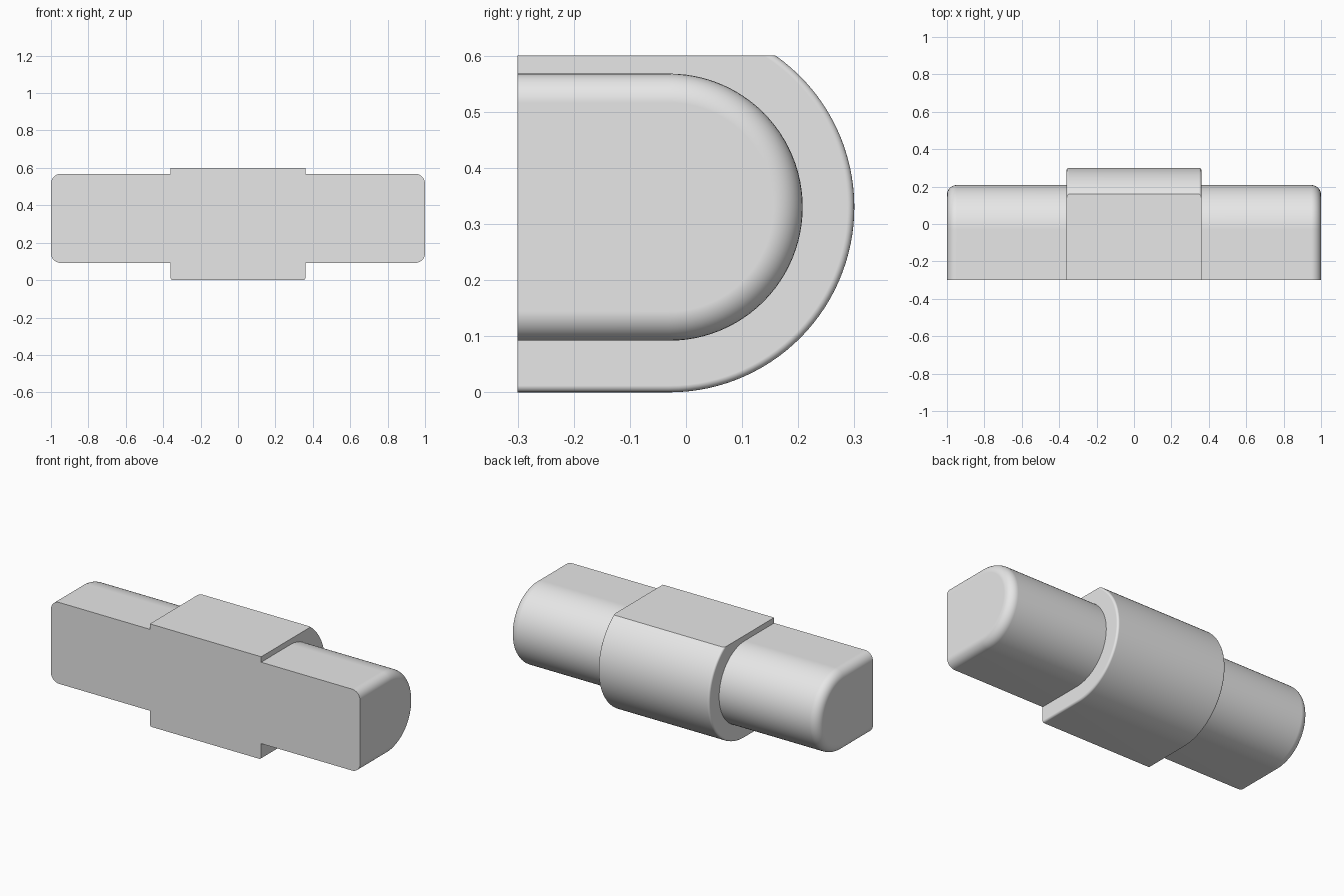
import bpy
import bmesh
import math

cube = bpy.data.objects.get("Cube")
if cube:
    bpy.data.objects.remove(cube)

FRONT = -0.3            # flat front plane
CY, CZ = -0.03, 0.33    # centre of the round back
ARC_STEPS = 48
COLLAR_X = 0.36

grey = bpy.data.materials.new("plain grey")
grey.use_nodes = True
grey.diffuse_color = (0.8, 0.8, 0.8, 1)
grey.node_tree.nodes["Principled BSDF"].inputs["Base Color"].default_value = (0.8, 0.8, 0.8, 1)


def d_profile(radius, top):
    """Flat front, rounded back, optionally trimmed flat at height top."""
    rise = min(top - CZ, radius)
    start = math.asin(rise / radius)
    points = [(FRONT, CZ + rise)]
    for i in range(ARC_STEPS + 1):
        a = start + (-math.pi / 2 - start) * i / ARC_STEPS
        points.append((CY + radius * math.cos(a), CZ + radius * math.sin(a)))
    points.append((FRONT, CZ - radius))
    return points


def rounded_end(x, radius, fillet, steps):
    """Sections (x, radius) of a quarter-round rim ending at x."""
    angles = [math.pi / 2 * i / steps for i in range(steps + 1)]
    return [(x - fillet * (1 - math.sin(a)), radius - fillet * (1 - math.cos(a)))
            for a in angles]


def loft(name, sections, top):
    """Skin D-shaped sections along x and cap both ends."""
    bm = bmesh.new()
    rings = [[bm.verts.new((x, y, z)) for y, z in d_profile(r, top)]
             for x, r in sections]
    for a, b in zip(rings, rings[1:]):
        for i in range(len(a)):
            j = (i + 1) % len(a)
            bm.faces.new((a[i], a[j], b[j], b[i]))
    bm.faces.new(rings[0])
    bm.faces.new(rings[-1])
    bmesh.ops.recalc_face_normals(bm, faces=bm.faces)
    mesh = bpy.data.meshes.new(name)
    bm.to_mesh(mesh)
    bm.free()
    mesh.materials.append(grey)
    obj = bpy.data.objects.new(name, mesh)
    bpy.context.collection.objects.link(obj)
    bpy.ops.object.select_all(action="DESELECT")
    obj.select_set(True)
    bpy.context.view_layer.objects.active = obj
    bpy.ops.object.shade_smooth_by_angle(angle=math.radians(30))
    weighted = obj.modifiers.new("clean shading", "WEIGHTED_NORMAL")
    weighted.keep_sharp = True
    return obj


# Collar: larger section with a trimmed flat top and a fine rim
rim = rounded_end(COLLAR_X, 0.33, 0.012, 4)
loft("collar", [(-x, r) for x, r in reversed(rim)] + rim, 0.6)

# Pins: smaller section on each side, rounded at the outer end
for name, side in (("left_pin", 1), ("right_pin", -1)):
    sections = [(COLLAR_X, 0.238)] + rounded_end(1.0, 0.238, 0.052, 8)
    loft(name, [(side * x, r) for x, r in sections], 1.0)
